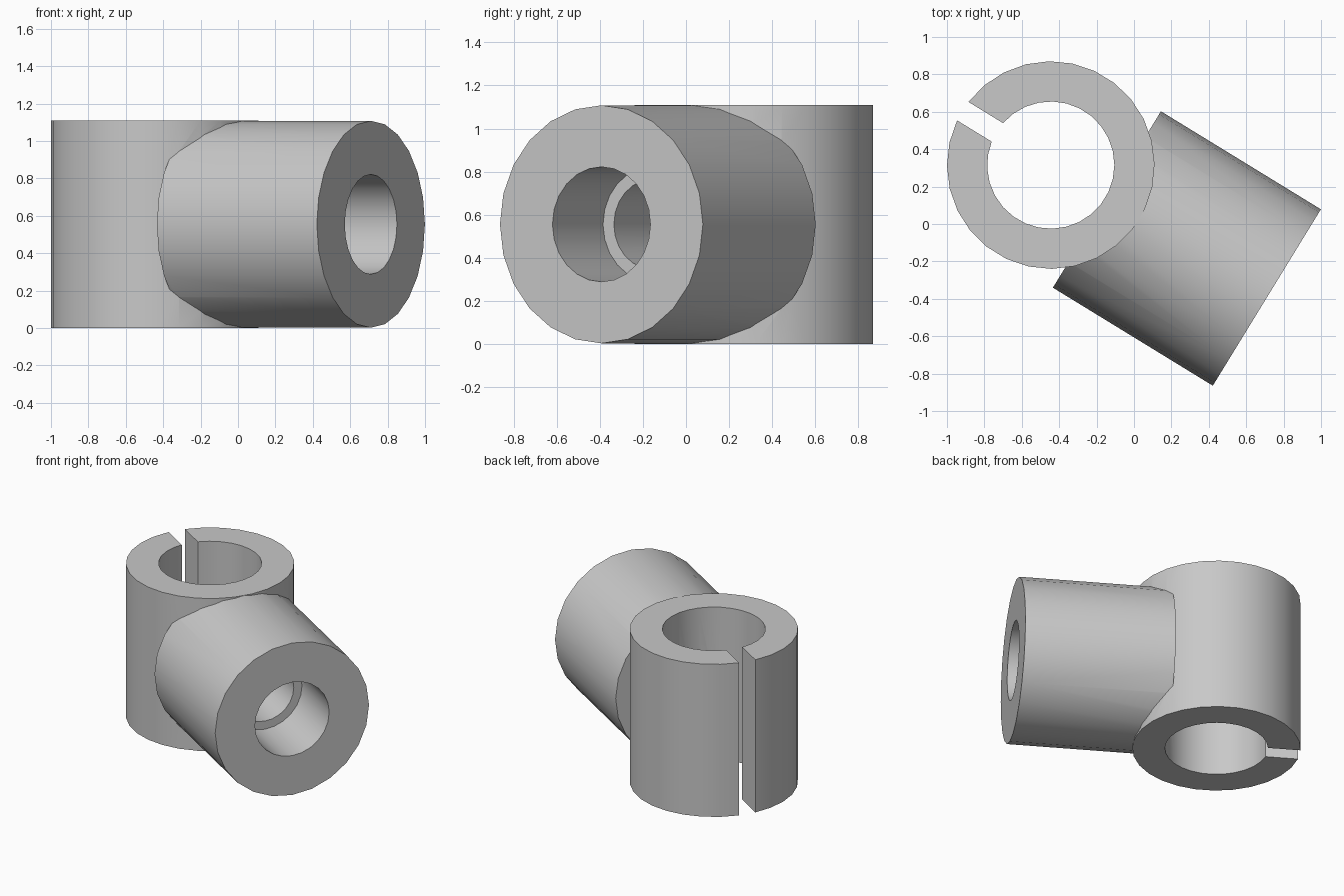
import bpy, bmesh, math

cube = bpy.data.objects.get("Cube")
if cube:
    bpy.data.objects.remove(cube, do_unlink=True)

# Main dimensions
HEIGHT = 1.11
MID = HEIGHT / 2
RING_OUT, RING_IN = 0.555, 0.34
SLOT_HALF = 0.058
CENTRE = (-0.445, 0.315, 0)
ANGLE = math.radians(-31.5)

grey = bpy.data.materials.new("light_grey")
grey.use_nodes = True
grey.diffuse_color = (0.58, 0.58, 0.58, 1)
grey.node_tree.nodes["Principled BSDF"].inputs["Base Color"].default_value = (0.58, 0.58, 0.58, 1)


def make_object(name, bm):
    bmesh.ops.recalc_face_normals(bm, faces=bm.faces[:])
    mesh = bpy.data.meshes.new(name)
    bm.to_mesh(mesh)
    bm.free()
    mesh.materials.append(grey)
    obj = bpy.data.objects.new(name, mesh)
    bpy.context.collection.objects.link(obj)
    obj.location = CENTRE
    obj.rotation_euler.z = ANGLE
    return obj


def split_ring(name):
    """Upright tube, open along a slot on its local -x side."""
    def arc(radius, steps):
        start = -math.pi + math.asin(SLOT_HALF / radius)
        return [(radius * math.cos(start * (1 - 2 * i / steps)),
                 radius * math.sin(start * (1 - 2 * i / steps))) for i in range(steps + 1)]
    bm = bmesh.new()
    steps = 27
    rows = [[bm.verts.new((x, y, z)) for x, y in arc(r, steps)]
            for r, z in ((RING_OUT, 0), (RING_OUT, HEIGHT), (RING_IN, HEIGHT), (RING_IN, 0))]
    for k in range(4):
        a, b = rows[k], rows[(k + 1) % 4]
        for i in range(steps):
            bm.faces.new((a[i], a[i + 1], b[i + 1], b[i]))
    for end in (0, -1):
        bm.faces.new([row[end] for row in rows])
    return make_object(name, bm)


def turned(name, profile, sides):
    """Solid turned around the local x axis from (distance, radius) pairs."""
    bm = bmesh.new()
    rows = []
    for x, r in profile:
        angles = [2 * math.pi * i / sides for i in range(sides)]
        rows.append([bm.verts.new((x, r * math.cos(a), MID + r * math.sin(a))) for a in angles])
    for a, b in zip(rows, rows[1:]):
        for i in range(sides):
            j = (i + 1) % sides
            bm.faces.new((a[i], a[j], b[j], b[i]))
    bm.faces.new(rows[0])
    bm.faces.new(rows[-1])
    return make_object(name, bm)


def combine(target, other, operation):
    mod = target.modifiers.new(operation.lower(), 'BOOLEAN')
    mod.operation = operation
    mod.solver = 'EXACT'
    mod.object = other
    bpy.ops.object.modifier_apply(modifier=mod.name)
    bpy.data.objects.remove(other, do_unlink=True)


# Split clamp ring joined to the side socket
joint = split_ring("clamp_ring_with_socket")
socket = turned("side_socket", [(0.352, 0.553), (1.355, 0.553)], 24)
# Stepped hole through the socket into the ring
bore = turned("stepped_bore", [(0.1, 0.208), (0.905, 0.208), (0.905, 0.267), (1.5, 0.267)], 24)

bpy.context.view_layer.update()
bpy.ops.object.select_all(action='DESELECT')
bpy.context.view_layer.objects.active = joint
joint.select_set(True)
combine(joint, socket, 'UNION')
combine(joint, bore, 'DIFFERENCE')
bpy.ops.object.shade_smooth_by_angle(angle=math.radians(30))
